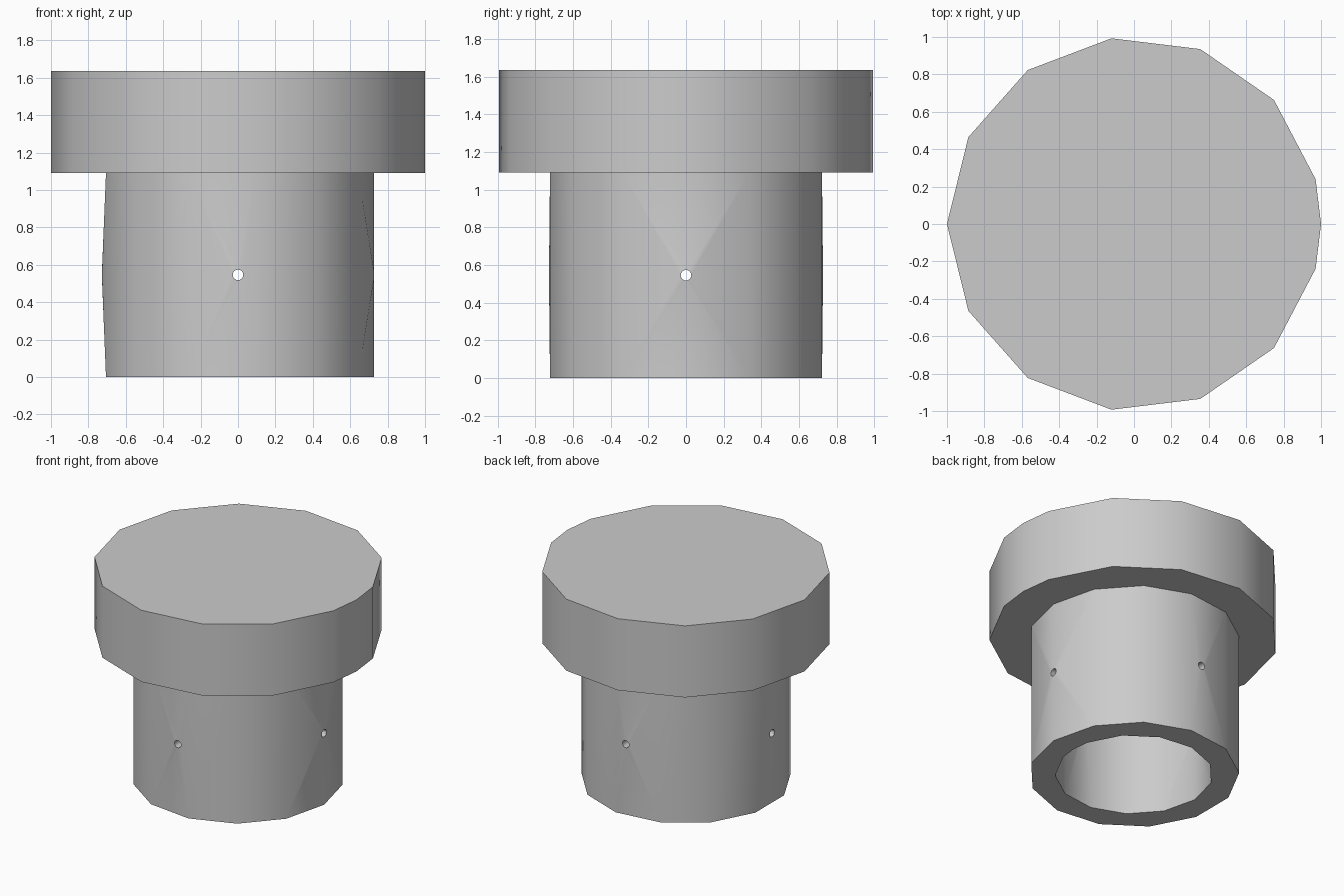
import bpy
import bmesh
from math import sin, cos, asin, radians, tau

cube = bpy.data.objects.get("Cube")
if cube:
    bpy.data.objects.remove(cube)

SIDES = 13
STEP = 360 / SIDES
CAP_R, STEM_R, BORE_R = 1.0, 0.727, 0.545
STEM_H, TOTAL_H = 1.09, 1.636
HOLE_R, HOLE_Z, HOLE_SEGS = 0.028, 0.546, 16
HOLE_DIRS = (0, 90, 180, 270)

grey = bpy.data.materials.new("plain_grey")
grey.use_nodes = True
grey.diffuse_color = (0.6, 0.6, 0.6, 1)
grey.node_tree.nodes["Principled BSDF"].inputs["Base Color"].default_value = (0.6, 0.6, 0.6, 1)


def polar(radius, degrees, z):
    a = radians(degrees)
    return (radius * cos(a), radius * sin(a), z)


def seamed_angles():
    """Corners starting on -x, plus one seam corner on +x."""
    return sorted([(180 + i * STEP) % 360 for i in range(SIDES)] + [0])


def finish(bm, name):
    bmesh.ops.recalc_face_normals(bm, faces=bm.faces)
    mesh = bpy.data.meshes.new(name)
    bm.to_mesh(mesh)
    bm.free()
    mesh.materials.append(grey)
    obj = bpy.data.objects.new(name, mesh)
    bpy.context.collection.objects.link(obj)
    bpy.ops.object.select_all(action="DESELECT")
    obj.select_set(True)
    bpy.context.view_layer.objects.active = obj
    bpy.ops.object.shade_smooth_by_angle(angle=radians(40))


def pierced_wall(bm, radius, angles):
    """Faceted tube wall; hole rims lie on the true cylinder and fan out to
    the corners of the panel around them. Returns bottom ring and rims."""
    n = len(angles)
    low = [bm.verts.new(polar(radius, a, 0)) for a in angles]
    high = [bm.verts.new(polar(radius, a, STEM_H)) for a in angles]
    used, rims = set(), []
    for d in HOLE_DIRS:
        rel = [(a - d + 180) % 360 - 180 for a in angles]
        first = max((r, i) for i, r in enumerate(rel) if r < -3)[1]
        cols = [first]
        while rel[cols[-1]] < 3:
            cols.append((cols[-1] + 1) % n)
        used.update(cols[:-1])
        rim = []
        for k in range(HOLE_SEGS):
            t = tau * k / HOLE_SEGS
            turn = asin(HOLE_R * cos(t) / radius) * 360 / tau
            rim.append(bm.verts.new(polar(radius, d + turn, HOLE_Z + HOLE_R * sin(t))))
        rims.append(rim)
        # Chains of panel outline met at right, top, left and bottom of the rim
        a, b = cols[0], cols[-1]
        chains = [[low[b], high[b]], [high[c] for c in reversed(cols)],
                  [high[a], low[a]], [low[c] for c in cols]]
        quarter = HOLE_SEGS // 4
        for k in range(HOLE_SEGS):
            chain = chains[k // quarter]
            if k % quarter == 0:
                for p, q in zip(chain, chain[1:]):
                    bm.faces.new((rim[k], p, q))
            bm.faces.new((rim[k], chain[-1], rim[(k + 1) % HOLE_SEGS]))
    for i in range(n):
        if i not in used:
            j = (i + 1) % n
            bm.faces.new((low[i], low[j], high[j], high[i]))
    return low, rims


# Cap: solid disc whose underside also closes the bore
bm = bmesh.new()
angles = seamed_angles()
low = [bm.verts.new(polar(CAP_R, a, STEM_H)) for a in angles]
high = [bm.verts.new(polar(CAP_R, a, TOTAL_H)) for a in angles]
bm.faces.new(low)
bm.faces.new(high)
for i in range(len(angles)):
    j = (i + 1) % len(angles)
    bm.faces.new((low[i], low[j], high[j], high[i]))
finish(bm, "cap")

# Stem: hollow tube with four small cross holes
bm = bmesh.new()
outer, outer_rims = pierced_wall(bm, STEM_R, [i * STEP for i in range(SIDES)])
inner, inner_rims = pierced_wall(bm, BORE_R, seamed_angles())
for o, i in zip(outer_rims, inner_rims):
    for k in range(HOLE_SEGS):
        m = (k + 1) % HOLE_SEGS
        bm.faces.new((o[k], o[m], i[m], i[k]))
# Flat ring at the foot of the stem
edges = [bm.edges.get((ring[k - 1], ring[k])) for ring in (outer, inner) for k in range(len(ring))]
bmesh.ops.triangle_fill(bm, edges=edges, use_beauty=True)
finish(bm, "stem")
